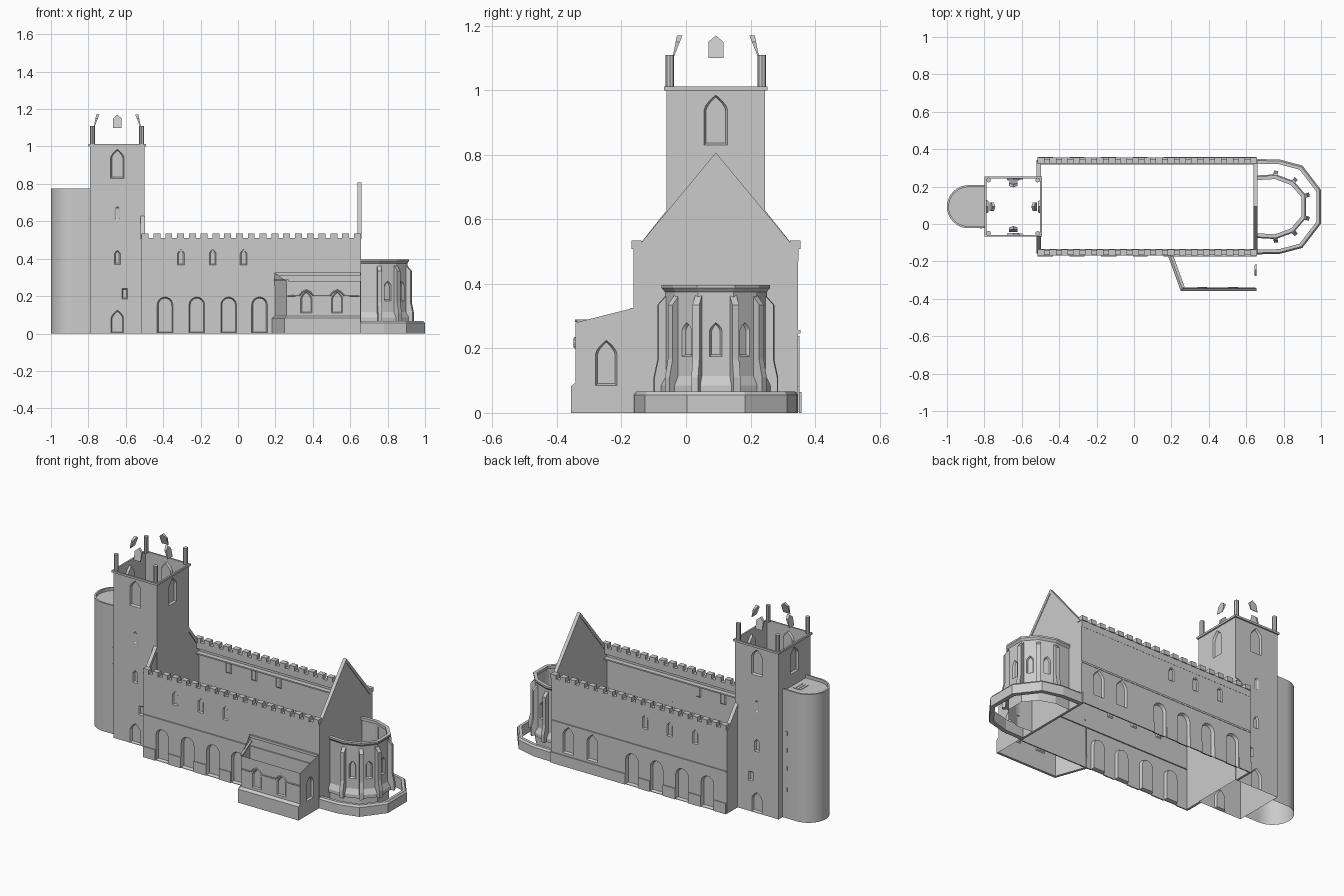
import bpy, bmesh, math
from mathutils import Vector

if "Cube" in bpy.data.objects:
    bpy.data.objects.remove(bpy.data.objects["Cube"])

CY = 0.0925  # church axis in y


def finish(name, bm, smooth=False):
    bmesh.ops.remove_doubles(bm, verts=bm.verts, dist=1e-5)
    me = bpy.data.meshes.new(name)
    bm.to_mesh(me)
    bm.free()
    ob = bpy.data.objects.new(name, me)
    bpy.context.collection.objects.link(ob)
    if smooth:
        bpy.ops.object.select_all(action='DESELECT')
        ob.select_set(True)
        bpy.context.view_layer.objects.active = ob
        bpy.ops.object.shade_smooth_by_angle(angle=0.6)
    return ob


def opening(c, w, z0, z1, kind):
    """Outline of a window or door: flat, pointed or round head."""
    if kind == 'flat':
        return [(c - w, z0), (c + w, z0), (c + w, z1), (c - w, z1)]
    if kind == 'round':
        head = [(math.cos(i * math.pi / 10), math.sin(i * math.pi / 10)) for i in range(11)]
        h = w
    else:
        right = [(1 - (i / 4) ** 1.6, i / 4) for i in range(5)]
        head = right + [(-a, b) for a, b in reversed(right[:-1])]
        h = w * 1.25
    return [(c - w, z0), (c + w, z0)] + [(c + w * a, z1 - h + h * b) for a, b in head]


def sheet(name, p0, p1, z0, z1, holes=()):
    """Wall sheet p0->p1 with recessed openings (centre, half width, z0, z1, kind, depth)."""
    p0, p1 = Vector((*p0, 0)), Vector((*p1, 0))
    u = (p1 - p0).normalized()
    n = u.cross(Vector((0, 0, 1)))
    L = (p1 - p0).length
    za, zb = z1 if isinstance(z1, tuple) else (z1, z1)
    at = lambda a, z, d=0: p0 + u * a + Vector((0, 0, z)) - n * d
    bm = bmesh.new()
    edges, recess = [], []
    for i, loop in enumerate([[(0, z0), (L, z0), (L, zb), (0, za)]] + [opening(*h[:5]) for h in holes]):
        vs = [bm.verts.new(at(*p)) for p in loop]
        edges += [bm.edges.new((vs[k], vs[(k + 1) % len(vs)])) for k in range(len(vs))]
        if i:
            recess.append((vs, loop, holes[i - 1]))
    bmesh.ops.triangle_fill(bm, use_beauty=True, edges=edges, normal=n)
    for vs, loop, (c, w, a, b, kind, depth) in recess:
        m = (a + b) / 2
        s = 1 - 0.006 / w
        t = 1 - 0.012 / (b - a)
        back = [bm.verts.new(at(c + (x - c) * s, m + (z - m) * t, depth)) for x, z in loop]
        for k in range(len(vs)):
            j = (k + 1) % len(vs)
            bm.faces.new((vs[k], vs[j], back[j], back[k]))
        bm.faces.new(back)
    return finish(name, bm)


def sweep(name, path, profile, loop=False, closed=True, smooth=False):
    """Mitred sweep of (outward offset, z) profile along a counter-clockwise plan path."""
    P = [Vector(p) for p in path]
    N = len(P)
    seg = []
    for i in range(N):
        d = (P[(i + 1) % N] - P[i]).normalized()
        seg.append(Vector((d.y, -d.x)))
    bm = bmesh.new()
    rows = []
    for i in range(N):
        a, b = seg[i - 1], seg[i]
        if not loop:
            a = b if i == 0 else a
            b = a if i == N - 1 else b
        m = (a + b) / (1 + a.dot(b))
        rows.append([bm.verts.new((*(P[i] + m * d), z)) for d, z in profile])
    K = len(profile)
    for i in range(N if loop else N - 1):
        r, q = rows[i], rows[(i + 1) % N]
        for k in range(K if closed else K - 1):
            j = (k + 1) % K
            bm.faces.new((r[k], q[k], q[j], r[j]))
    if closed and not loop:
        bm.faces.new(rows[0])
        bm.faces.new(rows[-1][::-1])
    return finish(name, bm, smooth)


def prism_x(name, outline, x0, x1):
    """Outline in (y, z) made solid between x0 and x1."""
    bm = bmesh.new()
    f = bm.faces.new([bm.verts.new((x0, y, z)) for y, z in outline])
    ex = bmesh.ops.extrude_face_region(bm, geom=[f])['geom']
    bmesh.ops.translate(bm, vec=(x1 - x0, 0, 0), verts=[v for v in ex if isinstance(v, bmesh.types.BMVert)])
    bm.faces.new([v for v in bm.verts][:len(outline)]) if len(bm.faces) < len(outline) + 2 else None
    bmesh.ops.recalc_face_normals(bm, faces=bm.faces)
    return finish(name, bm)


def boxes(name, items):
    bm = bmesh.new()
    for x0, x1, y0, y1, z0, z1 in items:
        for v in bmesh.ops.create_cube(bm, size=1)['verts']:
            v.co = ((x0 + x1) / 2 + v.co.x * (x1 - x0), (y0 + y1) / 2 + v.co.y * (y1 - y0),
                    (z0 + z1) / 2 + v.co.z * (z1 - z0))
    return finish(name, bm)


def rect(d0, d1, z0, z1):
    return [(d0, z0), (d1, z0), (d1, z1), (d0, z1)]


# Tower walls, string course and corner posts
T = [(-.79, -.06), (-.5, -.06), (-.5, .245), (-.79, .245)]
for i, side in enumerate(('front', 'east', 'back', 'west')):
    p, q = T[i], T[(i + 1) % 4]
    mid = (Vector(q) - Vector(p)).length / 2
    holes = [(mid, .036, .83, .985, 'pointed', .012)]
    if i % 2 == 0:
        s = 1 if i == 0 else -1
        holes += [(mid, .016, .37, .445, 'pointed', .01), (mid, .014, .61, .68, 'pointed', .004)]
        holes += [(mid + s * .04, .015, .185, .24, 'flat', .008), (mid, .034, .003, .125, 'pointed', .012)]
    sheet('tower_wall_' + side, p, q, 0, 1.01, holes)
sweep('tower_rim', T, rect(-.002, .008, 1.0, 1.012), loop=True)
bm = bmesh.new()
for x in (-.778, -.515):
    for y in (-.05, .235):
        r = bmesh.ops.create_cone(bm, cap_ends=True, segments=8, radius1=.013, radius2=.013, depth=.1)
        bmesh.ops.translate(bm, verts=r['verts'], vec=(x, y, 1.06))
finish('tower_corner_posts', bm)

# Pointed crest plates leaning inward above each tower side
bm = bmesh.new()
for c, n in (((-.645, -.06), (0, -1)), ((-.5, CY), (1, 0)), ((-.645, .245), (0, 1)), ((-.79, CY), (-1, 0))):
    c, n = Vector(c), Vector(n)
    u = Vector((-n.y, n.x))
    shape = [(-.023, 1.1), (.023, 1.1), (.023, 1.15), (0, 1.17), (-.023, 1.15)]
    lo = [[bm.verts.new((*(c + u * a - n * (.018 + k + (z - 1.1) * sl)), z)) for a, z in shape]
          for k, sl in ((0, .2), (.003, .4))]
    bm.faces.new(lo[0])
    bm.faces.new(lo[1][::-1])
    for k in range(5):
        j = (k + 1) % 5
        bm.faces.new((lo[0][j], lo[0][k], lo[1][k], lo[1][j]))
finish('tower_crest_plates', bm)

# Round stair turret with sunken cap, hatch steps and slits
arc = [(-.885 - .115 * math.sin(a), CY + .115 * math.cos(a)) for a in [i * math.pi / 20 for i in range(21)]]
D = [(-.79, CY + .115)] + arc + [(-.79, CY - .115)]
sweep('turret_wall', D, [(0, 0), (0, .775), (-.01, .775), (-.01, .755)], closed=False, smooth=True)
bm = bmesh.new()
bm.faces.new([bm.verts.new((x, y, .757)) for x, y in D])
finish('turret_cap', bm)
boxes('turret_steps', [(-.86 + .018 * i, -.845 + .018 * i, .06, .135, .757, .76) for i in range(3)])
boxes('turret_slits', [(-.823, -.813, y - .002, y + .002, z, z + .025)
                       for y in (CY - .115, CY + .115) for z in (.16, .29, .4, .5)])

# Nave side walls: lower wall with arches, upper clerestory, parapet, merlons
X0, X1 = -.515, .655
for s, side in ((1, 'front'), (-1, 'back')):
    def plan(d):
        y = CY - s * d
        return [(X0, y), (X1, y)] if s == 1 else [(X1, y), (X0, y)]
    U = lambda x: x - X0 if s == 1 else X1 - x
    holes = [(U(x), .042, .003, .195, 'round', .018) for x in (-.39, -.22, -.05, .115)]
    if s == -1:
        holes += [(U(x), .036, .08, .24, 'pointed', .012) for x in (.38, .54)]
    sheet('nave_lower_wall_' + side, *plan(.26), 0, .25, holes)
    sheet('nave_upper_wall_' + side, *plan(.255), .25, .51,
          [(U(x), .018, .365, .45, 'pointed', .006) for x in (-.305, -.135, .03)])
    sweep('nave_string_course_' + side, plan(.255), rect(-.002, .007, .246, .257))
    sweep('nave_parapet_' + side, plan(.255), rect(-.024, .001, .47, .51))
    sweep('nave_gutter_' + side, plan(.255), rect(-.03, -.001, .438, .446))
    ya, yb = sorted((CY - s * .262, CY - s * .23))
    n = 19
    st = (X1 - X0 - .035) / (n - 1)
    boxes('nave_merlons_' + side, [(X0 + i * st, X0 + i * st + .037, ya, yb, .508, .535) for i in range(n)])
    ya, yb = sorted((CY - s * .265, CY - s * .258))
    gaps = [X0, -.434, -.346, -.264, -.176, -.094, -.006, .071, .159, X1]
    boxes('nave_plinth_' + side, [(gaps[i], gaps[i + 1], ya, yb, 0, .065) for i in range(0, 10, 2)])

# East gable wall with coping, and west half gables against the tower
half = [(.255, 0), (.255, .51), (.237, .51)]
prism_x('east_gable_wall', [(CY - a, z) for a, z in half] + [(CY, .795)]
        + [(CY + a, z) for a, z in reversed(half)], .643, .657)
for s, side in ((-1, 'front'), (1, 'back')):
    prism_x('east_gable_coping_' + side, [(CY + s * a, z) for a, z in
            ((.25, .505), (.225, .505), (0, .783), (0, .807))], .64, .661)
    prism_x('west_gable_wall_' + side, [(CY + s * a, z) for a, z in
            ((.255, 0), (.1525, 0), (.1525, .61), (.237, .51), (.255, .51))], -.517, -.503)
    prism_x('west_gable_coping_' + side, [(CY + s * a, z) for a, z in
            ((.25, .505), (.225, .505), (.1525, .6), (.1525, .628))], -.52, -.498)

# Side chapel with sloping end walls, plinth and hood moulds
A = [(.195, -.163), (.26, -.342), (.655, -.342), (.655, -.163)]
sheet('chapel_west_wall', A[0], A[1], 0, (.325, .28))
sheet('chapel_front_wall', A[1], A[2], 0, .28,
      [(x - .26, .03, .11, .225, 'pointed', .006) for x in (.365, .53)])
sheet('chapel_east_wall', A[2], A[3], 0, (.28, .325), [(.095, .033, .085, .225, 'pointed', .012)])
sweep('chapel_plinth', A[:3], [(0, 0), (.015, 0), (.015, .082), (0, .094)])
sweep('chapel_coping', A[:2], [(-.012, .282), (.004, .282), (.004, .29), (-.012, .29)])
boxes('chapel_roof_flashing', [(.195, .655, -.174, -.163, .31, .325)])
cu = bpy.data.curves.new('chapel_hood_mould', 'CURVE')
cu.dimensions = '3D'
cu.bevel_depth = .004
cu.bevel_resolution = 0
pts = [(.265, .203)]
for c in (.365, .53):
    pts += [(c - .038, .203), (c - .02, .222), (c, .232), (c + .02, .222), (c + .038, .203)]
pts.append((.65, .203))
sp = cu.splines.new('POLY')
sp.points.add(len(pts) - 1)
for p, (x, z) in zip(sp.points, pts):
    p.co = (x, -.344, z, 1)
bpy.context.collection.objects.link(bpy.data.objects.new('chapel_hood_mould', cu))


def mirrored(pts):
    return [(x, CY - h) for x, h in pts] + [(x, CY + h) for x, h in reversed(pts)]


# Apse: faceted walls, flared base, cornice and stepped buttresses
P = mirrored([(.655, .152), (.755, .158), (.845, .125), (.905, .055)])
for i in range(7):
    mid = (Vector(P[i + 1]) - Vector(P[i])).length / 2
    sheet('apse_wall_%d' % (i + 1), P[i], P[i + 1], 0, .395,
          [(mid, .019, .175, .28, 'pointed', .01)] if 0 < i < 6 else ())
sweep('apse_base', P, [(0, .065), (.015, .065), (.015, .085), (0, .115)])
sweep('apse_cornice', P, [(-.01, .38), (0, .375), (.01, .387), (.01, .397), (-.01, .397)])
bm = bmesh.new()
for x, y in P[1:-1]:
    p = Vector((x, y))
    n = (p - Vector((.735, CY))).normalized()
    t = Vector((-n.y, n.x)) * .011
    prof = [(-.005, .065), (.034, .065), (.034, .11), (.022, .165), (.022, .335), (-.005, .365)]
    a, b = [[bm.verts.new((*(p + n * d + t * s), z)) for d, z in prof] for s in (-1, 1)]
    bm.faces.new(a)
    bm.faces.new(b[::-1])
    for k in range(6):
        j = (k + 1) % 6
        bm.faces.new((a[j], a[k], b[k], b[j]))
finish('apse_buttresses', bm)

# Low boundary wall around the apse
sweep('apse_low_wall', mirrored([(.655, .255), (.78, .252), (.9, .22), (1.0, .09)]),
      [(-.025, 0), (0, 0), (0, .055), (-.008, .066), (-.025, .066)])
